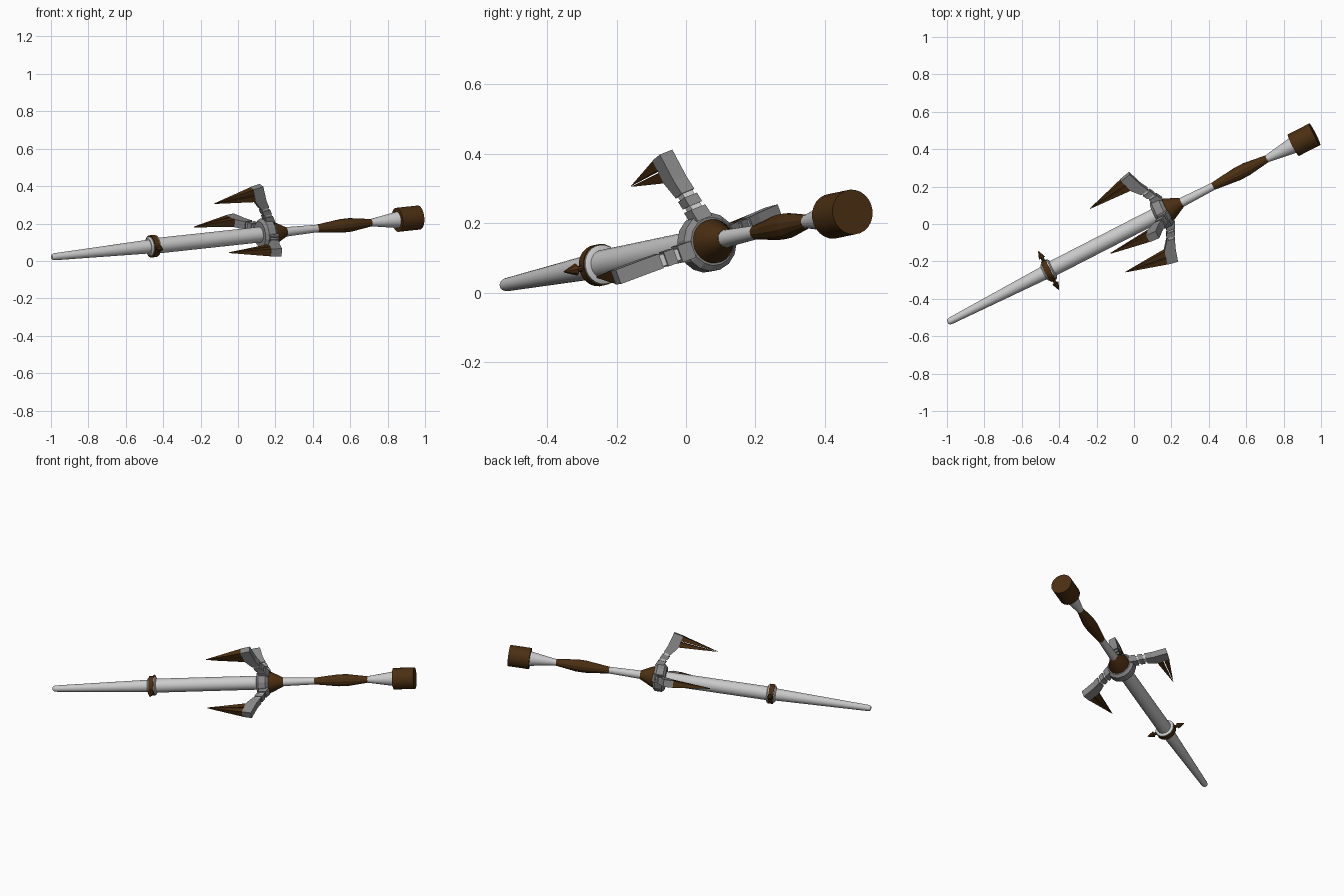
import bpy, bmesh, math
from mathutils import Vector, Matrix

if "Cube" in bpy.data.objects:
    bpy.data.objects.remove(bpy.data.objects["Cube"])

# Weapon frame: origin at the tip, local z along the shaft, local x towards the top claw
TIP = Vector((-0.985, -0.52, 0.022))
d = Vector((0.886, 0.454, 0.0954)).normalized()
u = Vector((0.07, -0.34, 0.937))
u = (u - d * u.dot(d)).normalized()
w = d.cross(u)
FRAME = Matrix.Translation(TIP) @ Matrix((u, w, d)).transposed().to_4x4()


def material(name, rgb):
    m = bpy.data.materials.new(name)
    m.diffuse_color = (*rgb, 1)
    m.use_nodes = True
    m.node_tree.nodes["Principled BSDF"].inputs["Base Color"].default_value = m.diffuse_color
    return m


LIGHT = material("light_metal", (0.7, 0.7, 0.7))
GREY = material("grey_metal", (0.25, 0.25, 0.25))
BROWN = material("brown", (0.07, 0.028, 0.006))


def finish(name, bm, mat, matrix=Matrix(), smooth=False):
    bmesh.ops.recalc_face_normals(bm, faces=bm.faces)
    me = bpy.data.meshes.new(name)
    bm.to_mesh(me)
    bm.free()
    ob = bpy.data.objects.new(name, me)
    bpy.context.collection.objects.link(ob)
    ob.matrix_world = FRAME @ matrix
    me.materials.append(mat)
    if smooth:
        bpy.ops.object.select_all(action='DESELECT')
        ob.select_set(True)
        bpy.context.view_layer.objects.active = ob
        bpy.ops.object.shade_smooth_by_angle(angle=math.radians(30))
    return ob


def lathe(name, profile, mat, n=24, matrix=Matrix(), smooth=True):
    """Turned part from (radius, height) points, capped at both ends."""
    bm = bmesh.new()
    rings = [[bm.verts.new((r * math.cos(2 * math.pi * i / n), r * math.sin(2 * math.pi * i / n), s))
              for i in range(n)] for r, s in profile]
    for a, b in zip(rings, rings[1:]):
        for i in range(n):
            j = (i + 1) % n
            bm.faces.new((a[i], a[j], b[j], b[i]))
    bm.faces.new(rings[0][::-1])
    bm.faces.new(rings[-1])
    return finish(name, bm, mat, matrix, smooth)


def plate(name, outline, widths, mat, matrix):
    """Flat part from (along shaft, outward) points, with a half width at each point."""
    bm = bmesh.new()
    sides = [[bm.verts.new((r, k * h, a)) for (a, r), h in zip(outline, widths)] for k in (-1, 1)]
    n = len(outline)
    bm.faces.new(sides[0])
    bm.faces.new(sides[1][::-1])
    for i in range(n):
        j = (i + 1) % n
        bm.faces.new((sides[0][i], sides[1][i], sides[1][j], sides[0][j]))
    return finish(name, bm, mat, matrix)


# Blade rod and its ring
lathe("blade", [(0.010, -0.012), (0.016, -0.006), (0.019, 0.006), (0.037, 0.57),
                (0.042, 0.62), (0.042, 1.27)], LIGHT)
lathe("ring_collar_front", [(0.044, 0.57), (0.052, 0.578), (0.052, 0.59)], LIGHT)
lathe("ring", [(0.060, 0.582), (0.060, 0.612)], BROWN)
lathe("ring_collar_back", [(0.057, 0.61), (0.057, 0.618), (0.046, 0.624)], LIGHT)

# Two small spikes on the ring
spike_dir = (FRAME.to_3x3().inverted() @ Vector((0.45, -0.876, -0.165)))
spike_dir.z = 0
for k in (-1, 1):
    turn = (spike_dir * k).to_track_quat('Z', 'Y').to_matrix().to_4x4()
    lathe("ring_spike", [(0.009, 0.055), (0.009, 0.078), (0.018, 0.078), (0.002, 0.118)], BROWN, 8,
          Matrix.Translation((0, 0, 0.597)) @ turn, False)

# Hub, neck and handle
lathe("hub", [(0.070, 1.243), (0.085, 1.257), (0.085, 1.30), (0.070, 1.315)], GREY, 16, smooth=False)
lathe("hub_cone", [(0.063, 1.30), (0.063, 1.325), (0.026, 1.40)], BROWN)
lathe("neck", [(0.026, 1.38), (0.020, 1.60)], LIGHT)
lathe("grip", [(0.021, 1.59), (0.037, 1.735), (0.037, 1.79), (0.020, 1.915)], BROWN, 12, smooth=False)
lathe("handle_flare", [(0.019, 1.91), (0.045, 2.08)], LIGHT)
lathe("pommel", [(0.065, 2.073), (0.065, 2.203)], BROWN)


# Claws: jointed arm, bent elbow and split spike
def lerp(p, q, t):
    return tuple(a + (b - a) * t for a, b in zip(p, q))


OUT, IN = ((0.022, 0.07), (-0.042, 0.20)), ((-0.028, 0.07), (-0.085, 0.185))


def arm_piece(t0, t1, inset):
    pts = []
    for t in (t0, t1):
        o, i = lerp(*OUT, t), lerp(*IN, t)
        pts.append((lerp(o, i, inset), lerp(i, o, inset)))
    return [pts[0][0], pts[1][0], pts[1][1], pts[0][1]]


for degrees in (0, 90, -90):
    m = Matrix.Translation((0, 0, 1.298)) @ Matrix.Rotation(math.radians(degrees), 4, 'Z')
    plate("claw_root", arm_piece(0, 0.28, 0), [0.025] * 4, GREY, m)
    plate("claw_joint", arm_piece(0.2, 0.8, 0.14), [0.017] * 4, LIGHT, m)
    plate("claw_link", arm_piece(0.37, 0.58, 0), [0.022] * 4, GREY, m)
    knee = arm_piece(0.68, 1, 0)
    plate("claw_elbow", [knee[0], knee[1], (-0.068, 0.283), (-0.125, 0.270), (-0.105, 0.195), knee[3]],
          [0.022] * 6, GREY, m)
    plate("claw_spike_outer", [(-0.115, 0.272), (-0.345, 0.207), (-0.108, 0.240)],
          [0.022, 0.002, 0.022], BROWN, m)
    plate("claw_spike_inner", [(-0.108, 0.232), (-0.345, 0.205), (-0.098, 0.198)],
          [0.022, 0.002, 0.022], BROWN, m)
